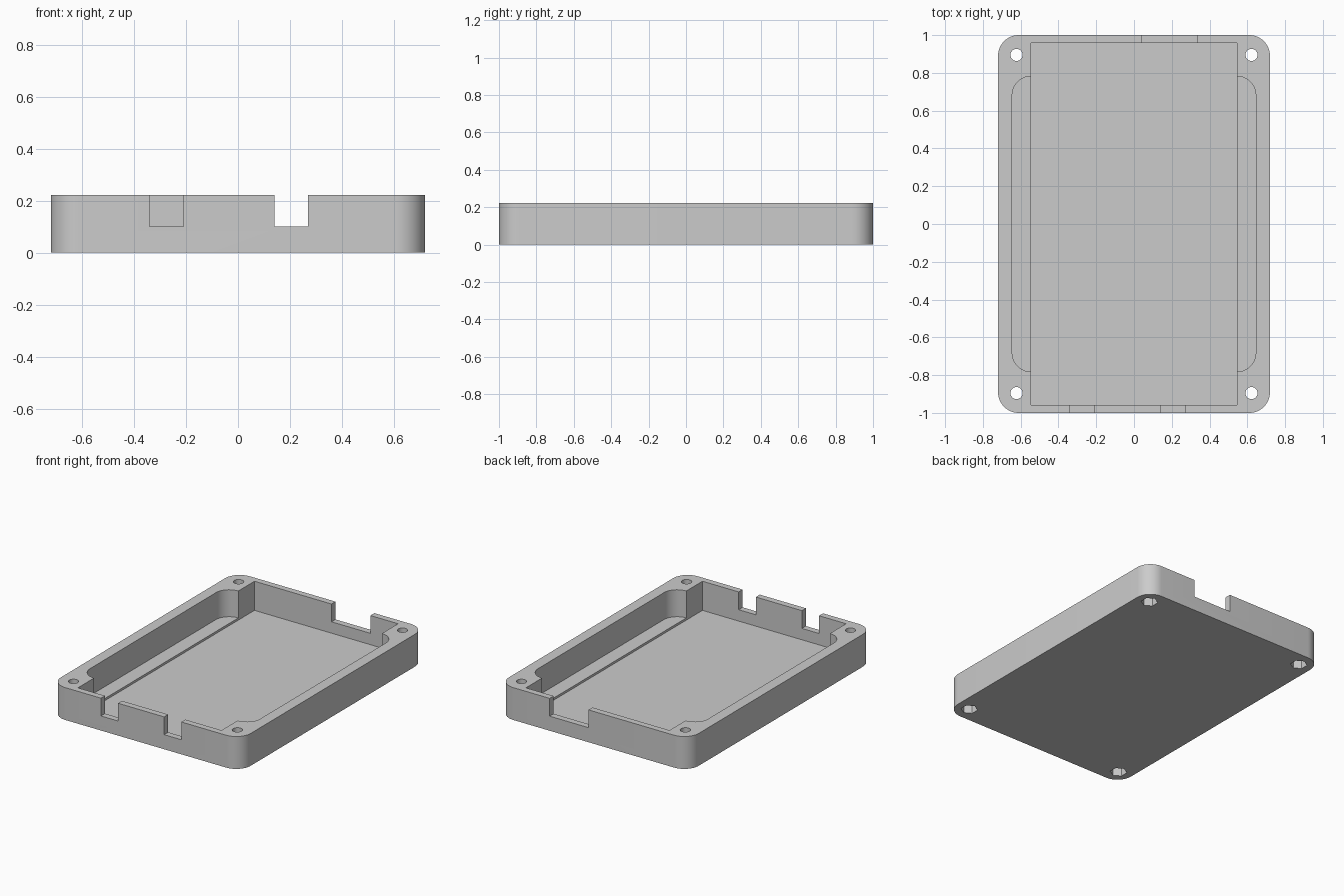
import bpy
import bmesh
import math

cube = bpy.data.objects.get("Cube")
if cube:
    bpy.data.objects.remove(cube, do_unlink=True)

HEIGHT = 0.222
ABOVE = HEIGHT + 0.1

grey = bpy.data.materials.new("light grey plastic")
grey.use_nodes = True
colour = (0.6, 0.6, 0.6, 1)
grey.diffuse_color = colour
grey.node_tree.nodes["Principled BSDF"].inputs["Base Color"].default_value = colour


def prism(name, outline, z0, z1):
    """Extrude a flat outline from z0 to z1."""
    bm = bmesh.new()
    base = bm.faces.new([bm.verts.new((x, y, z0)) for x, y in outline])
    top = bmesh.ops.extrude_face_region(bm, geom=[base])["geom"]
    verts = [v for v in top if isinstance(v, bmesh.types.BMVert)]
    bmesh.ops.translate(bm, vec=(0, 0, z1 - z0), verts=verts)
    bmesh.ops.recalc_face_normals(bm, faces=bm.faces)
    mesh = bpy.data.meshes.new(name)
    bm.to_mesh(mesh)
    bm.free()
    mesh.materials.append(grey)
    obj = bpy.data.objects.new(name, mesh)
    bpy.context.collection.objects.link(obj)
    return obj


def rounded(hx, hy, r, steps=12):
    """Outline of a rounded rectangle centred on the origin."""
    points = []
    for i, (sx, sy) in enumerate([(1, 1), (-1, 1), (-1, -1), (1, -1)]):
        for k in range(steps + 1):
            a = math.pi / 2 * (i + k / steps)
            points.append((sx * (hx - r) + r * math.cos(a),
                           sy * (hy - r) + r * math.sin(a)))
    return points


def rect(x0, x1, y0, y1):
    return [(x0, y0), (x1, y0), (x1, y1), (x0, y1)]


def ring(cx, cy, r, sides, turn=0.0):
    return [(cx + r * math.cos(turn + math.tau * k / sides),
             cy + r * math.sin(turn + math.tau * k / sides)) for k in range(sides)]


# Tray body
body = prism("case_base", rounded(0.72, 1.0, 0.11), 0, HEIGHT)

# Wide pocket with a shallow shelf, and the deeper central bay
cutters = [
    prism("wide_pocket_cutter", rounded(0.645, 0.782, 0.1), 0.037, ABOVE),
    prism("central_bay_cutter", rect(-0.545, 0.545, -0.957, 0.957), 0.022, ABOVE),
]

# Port openings in the front and back walls
for x0, x1, side in [(-0.34, -0.21, -1), (0.14, 0.27, -1), (0.04, 0.335, 1)]:
    y0, y1 = sorted((side * 0.9, side * 1.1))
    cutters.append(prism("port_cutter", rect(x0, x1, y0, y1), 0.1, ABOVE))

# Corner screw holes with hexagonal nut recesses underneath
for sx in (-1, 1):
    for sy in (-1, 1):
        x, y = sx * 0.622, sy * 0.895
        cutters.append(prism("screw_cutter", ring(x, y, 0.032, 32), -0.1, ABOVE))
        cutters.append(prism("nut_cutter", ring(x, y, 0.054, 6, math.pi / 6), -0.1, 0.1))

# Carve the body, then discard the cutters
bpy.ops.object.select_all(action='DESELECT')
body.select_set(True)
bpy.context.view_layer.objects.active = body
for cutter in cutters:
    cutter.hide_render = True
    mod = body.modifiers.new("cut", 'BOOLEAN')
    mod.operation = 'DIFFERENCE'
    mod.solver = 'EXACT'
    mod.object = cutter
    bpy.ops.object.modifier_apply(modifier=mod.name)
    bpy.data.objects.remove(cutter, do_unlink=True)

bpy.ops.object.shade_smooth_by_angle(angle=math.radians(30))
